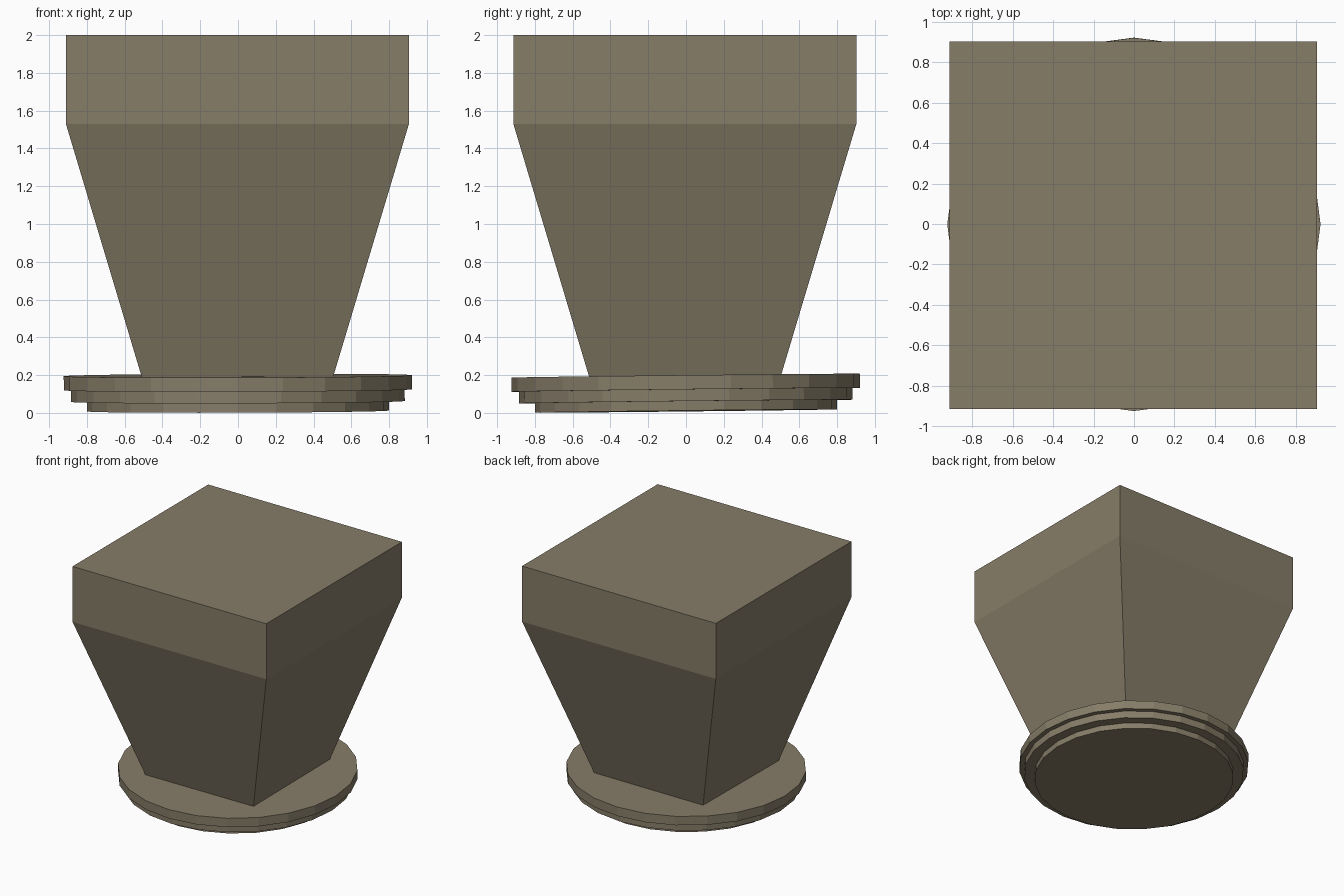
import bpy, bmesh, math

if "Cube" in bpy.data.objects:
    bpy.data.objects.remove(bpy.data.objects["Cube"])

# Single stone colour
stone = bpy.data.materials.new("grey_brown_stone")
stone.diffuse_color = (0.24, 0.205, 0.14, 1)
stone.use_nodes = True
stone.node_tree.nodes["Principled BSDF"].inputs["Base Color"].default_value = stone.diffuse_color


def loft(name, rings, sides, turn=0.0):
    """Closed solid through stacked regular polygons given as (radius, z)."""
    bm = bmesh.new()
    loops = []
    for r, z in rings:
        loops.append([bm.verts.new((r * math.cos(turn + 2 * math.pi * i / sides),
                                    r * math.sin(turn + 2 * math.pi * i / sides), z))
                      for i in range(sides)])
    for a, b in zip(loops, loops[1:]):
        for i in range(sides):
            j = (i + 1) % sides
            bm.faces.new((a[i], a[j], b[j], b[i]))
    bm.faces.new(loops[0][::-1])
    bm.faces.new(loops[-1])
    bmesh.ops.recalc_face_normals(bm, faces=bm.faces)
    mesh = bpy.data.meshes.new(name)
    bm.to_mesh(mesh)
    bm.free()
    mesh.materials.append(stone)
    obj = bpy.data.objects.new(name, mesh)
    bpy.context.collection.objects.link(obj)
    return obj


# Square block tapering down to the base
d = math.sqrt(2)
block = loft("tapered_block", [(0.505 * d, 0.185), (0.908 * d, 1.53), (0.908 * d, 2.0)],
             4, math.pi / 4)
block.location = (-0.003, -0.006, 0)

# Three-step round base, very slightly tilted
base = loft("stepped_base", [(0.80, 0), (0.80, 0.05), (0.883, 0.05), (0.883, 0.112),
                             (0.922, 0.112), (0.922, 0.187)], 24)
base.location = (0, 0, 0.01)
base.rotation_euler = (0.0112, -0.003, 0)
